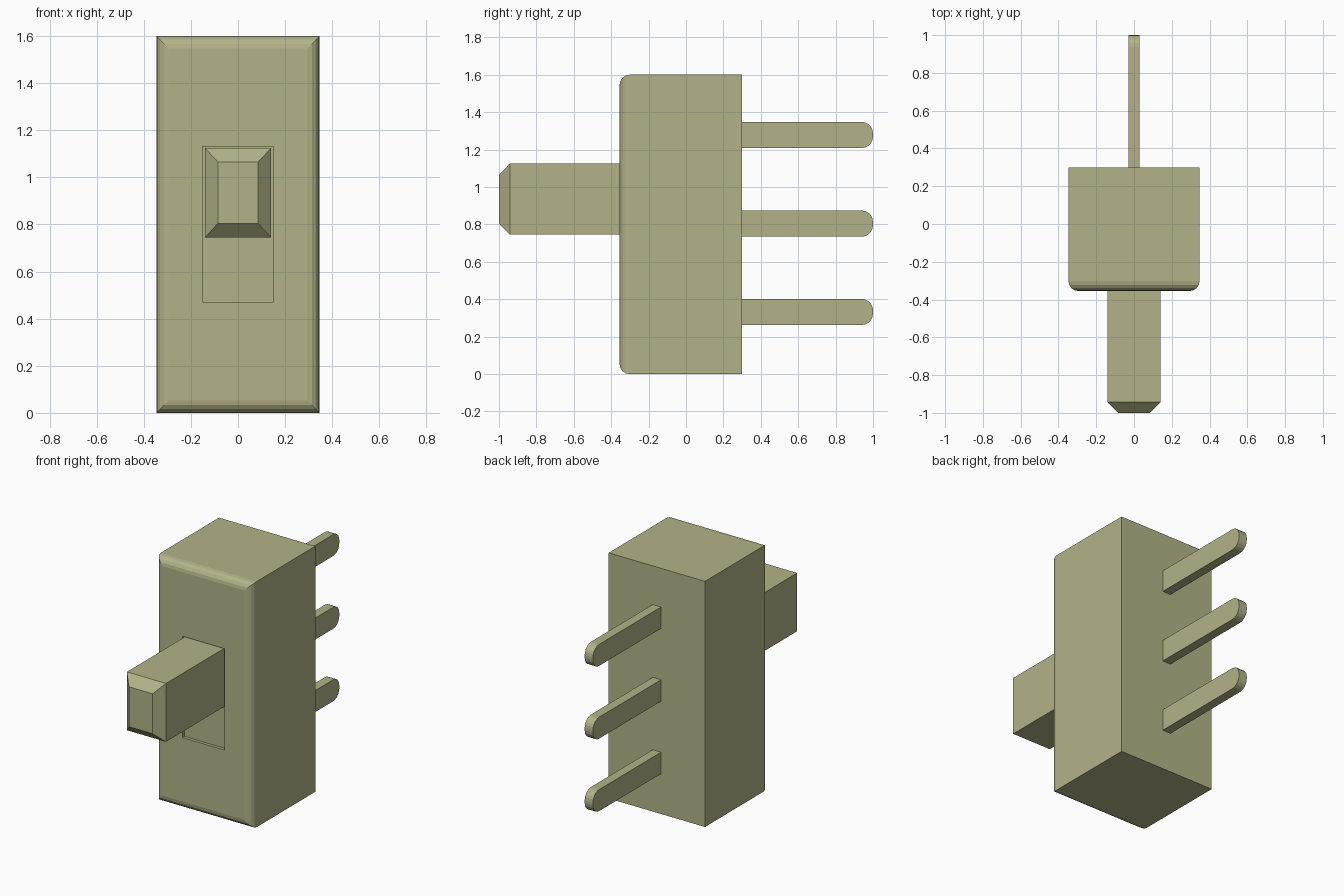
import bpy, bmesh
from mathutils import Vector

if "Cube" in bpy.data.objects:
    bpy.data.objects.remove(bpy.data.objects["Cube"])

mat = bpy.data.materials.new("khaki_plastic")
mat.diffuse_color = (0.45, 0.45, 0.25, 1)
mat.use_nodes = True
mat.node_tree.nodes["Principled BSDF"].inputs["Base Color"].default_value = mat.diffuse_color


def box(x, y0, y1, z0, z1):
    """Box mesh centred on x = 0 with half width x."""
    bm = bmesh.new()
    bmesh.ops.create_cube(bm, size=1)
    for v in bm.verts:
        v.co = (v.co.x * 2 * x, y0 if v.co.y < 0 else y1, z0 if v.co.z < 0 else z1)
    return bm


def edges_at(bm, y):
    return [e for e in bm.edges if all(abs(v.co.y - y) < 1e-5 for v in e.verts)]


def finish(bm, name):
    bmesh.ops.recalc_face_normals(bm, faces=bm.faces)
    me = bpy.data.meshes.new(name)
    bm.to_mesh(me)
    bm.free()
    me.materials.append(mat)
    ob = bpy.data.objects.new(name, me)
    bpy.context.collection.objects.link(ob)
    return ob


# Housing: rounded front rim, shallow slot recessed in the front face
FRONT = -0.355
bm = box(0.347, FRONT, 0.30, 0, 1.6)
bmesh.ops.bevel(bm, geom=edges_at(bm, FRONT), offset=0.053, segments=4,
                profile=0.5, affect='EDGES')
bm.normal_update()
front = min(bm.faces, key=lambda f: f.calc_center_median().y)
bmesh.ops.inset_region(bm, faces=[front], thickness=0.1)
for v in front.verts:
    v.co.x = 0.15 if v.co.x > 0 else -0.15
    v.co.z = 1.13 if v.co.z > 0.8 else 0.47
walls = bmesh.ops.extrude_face_region(bm, geom=[front])
bmesh.ops.translate(bm, vec=Vector((0, 0.02, 0)),
                    verts=[g for g in walls["geom"] if isinstance(g, bmesh.types.BMVert)])
if front.is_valid:
    bmesh.ops.delete(bm, geom=[front], context='FACES_ONLY')
finish(bm, "housing")

# Sliding lever: chamfered tip
bm = box(0.141, -1.0, -0.335, 0.745, 1.125)
bmesh.ops.bevel(bm, geom=edges_at(bm, -1.0), offset=0.058, segments=1, affect='EDGES')
for v in bm.verts:
    if v.co.y < -0.99:
        v.co.x = 0.085 if v.co.x > 0 else -0.085
        v.co.z = 1.065 if v.co.z > 0.93 else 0.805
finish(bm, "slider_lever")

# Terminal pins: flat strips with rounded ends
for name, z in (("lower", 0.332), ("middle", 0.804), ("upper", 1.278)):
    bm = box(0.03, 0.30, 1.0, z - 0.07, z + 0.07)
    ends = [e for e in edges_at(bm, 1.0)
            if abs(e.verts[0].co.z - e.verts[1].co.z) < 1e-5]
    bmesh.ops.bevel(bm, geom=ends, offset=0.062, segments=5, profile=0.5, affect='EDGES')
    finish(bm, name + "_pin")
